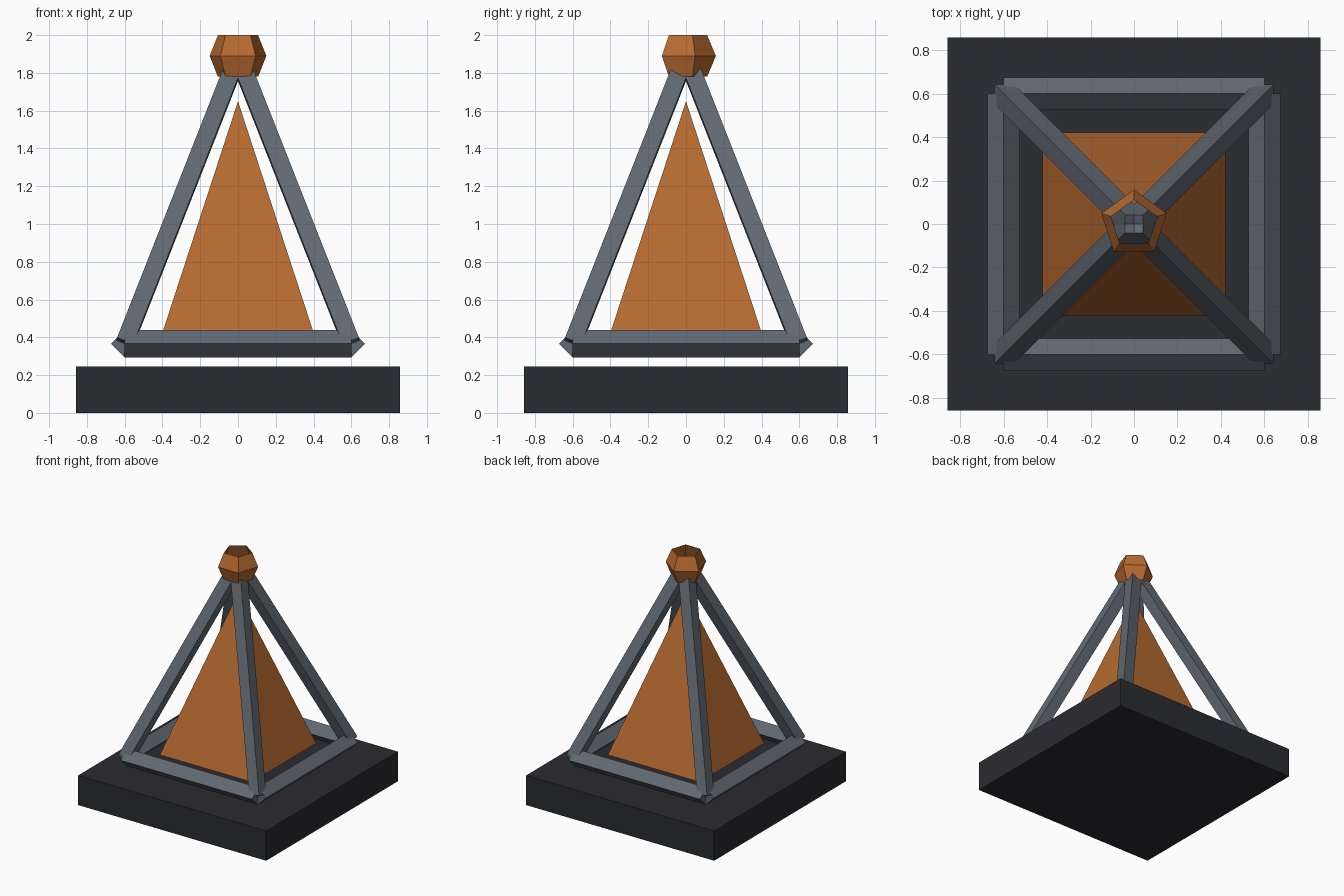
import bpy, bmesh
from math import sin, cos, pi, sqrt
from mathutils import Vector

if "Cube" in bpy.data.objects:
    bpy.data.objects.remove(bpy.data.objects["Cube"])


def material(name, rgb):
    m = bpy.data.materials.new(name)
    m.diffuse_color = (*rgb, 1)
    m.use_nodes = True
    m.node_tree.nodes["Principled BSDF"].inputs["Base Color"].default_value = m.diffuse_color
    return m


ORANGE = material("burnt orange", (0.47, 0.145, 0.03))
STEEL = material("steel grey", (0.12, 0.14, 0.165))
DARK = material("dark stone", (0.024, 0.025, 0.03))


def loft(name, rings, mat, caps=True):
    """Flat-shaded skin through rings of points; a one-point ring is an apex."""
    bm = bmesh.new()
    loops = [[bm.verts.new(p) for p in ring] for ring in rings]
    for a, b in zip(loops, loops[1:]):
        n = len(a)
        for i in range(n):
            j = (i + 1) % n
            bm.faces.new((a[i], a[j], b[0]) if len(b) == 1 else (a[i], a[j], b[j], b[i]))
    if caps:
        for ring in (loops[0], loops[-1]):
            if len(ring) > 2:
                bm.faces.new(ring)
    bmesh.ops.recalc_face_normals(bm, faces=bm.faces)
    mesh = bpy.data.meshes.new(name)
    bm.to_mesh(mesh)
    bm.free()
    mesh.materials.append(mat)
    ob = bpy.data.objects.new(name, mesh)
    bpy.context.collection.objects.link(ob)
    return ob


def ngon(n, r, z, start):
    return [(r * cos(start + 2 * pi * i / n), r * sin(start + 2 * pi * i / n), z) for i in range(n)]


def bar(name, a, b, r):
    """Four-sided rod with one edge facing sideways and one facing up/out."""
    a, b = Vector(a), Vector(b)
    axis = (b - a).normalized()
    side = axis.cross(Vector((0, 0, 1))).normalized()
    up = side.cross(axis)
    offsets = [side * r, up * r, -side * r, -up * r]
    return loft(name, [[p + o for o in offsets] for p in (a, b)], STEEL)


# Plinth
loft("plinth", [ngon(4, 0.858 * sqrt(2), z, pi / 4) for z in (0, 0.245)], DARK)

# Inner pyramid
loft("inner_pyramid", [ngon(4, 0.42 * sqrt(2), 0.364, pi / 4), [(0, 0, 1.65)]], ORANGE)

# Base frame rails and sloping corner struts
W, Z, TOP = 0.6, 0.367, 1.89
corners = [(-W, -W, Z), (W, -W, Z), (W, W, Z), (-W, W, Z)]
sides = ("front", "right", "back", "left")
spots = ("front_left", "front_right", "back_right", "back_left")
for i, c in enumerate(corners):
    bar(sides[i] + "_rail", c, corners[(i + 1) % 4], 0.0725)
    bar(spots[i] + "_strut", c, (0, 0, TOP), 0.065)

# Five-sided finial, open at the top and bottom
finial = [ngon(5, 0.158 * cos(t), TOP + 0.156 * sin(t), pi / 2) for t in (-pi / 4, 0, pi / 4)]
loft("finial", finial, ORANGE, caps=False)
